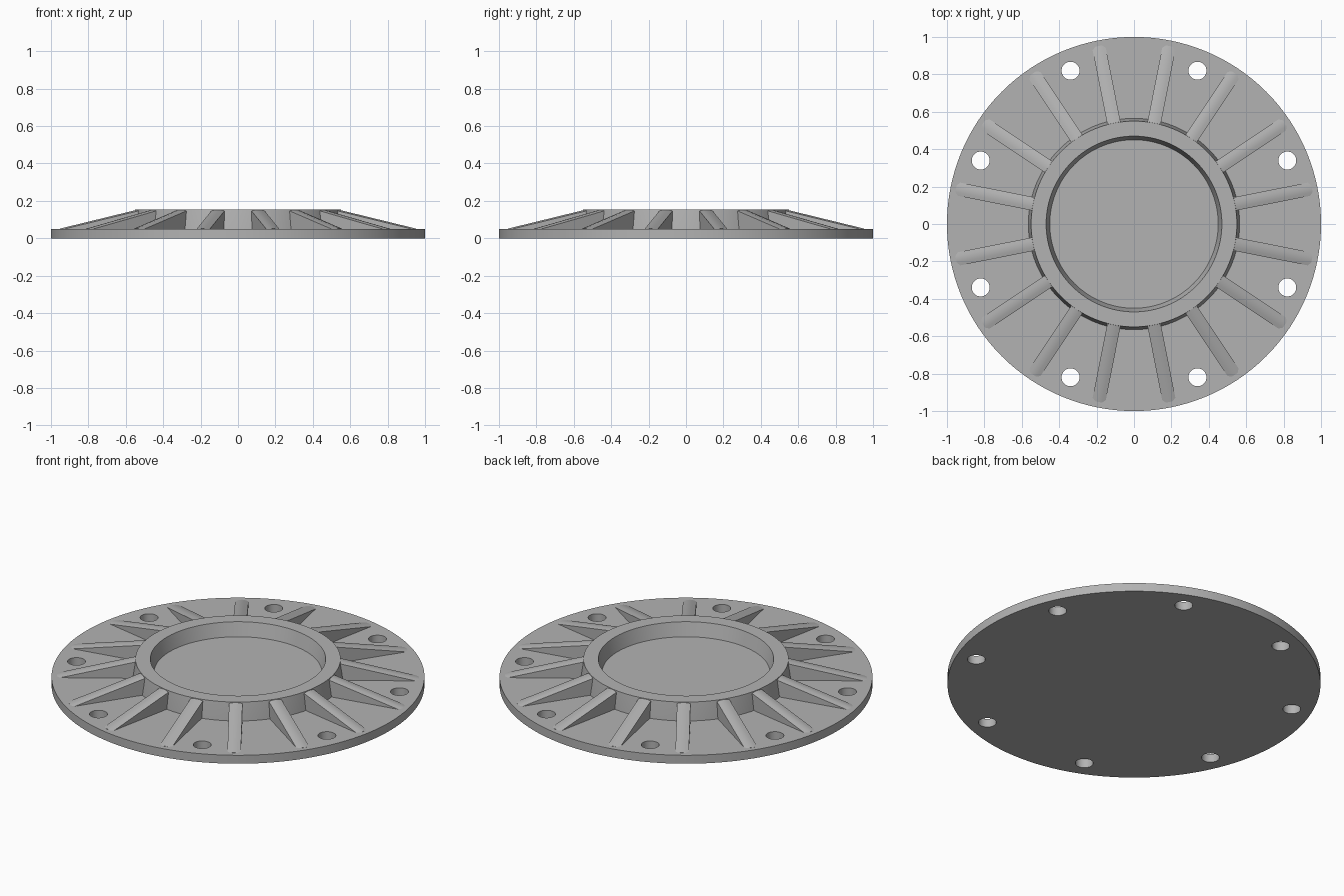
import bpy, bmesh
from math import pi, radians
from mathutils import Matrix, Vector

cube = bpy.data.objects.get("Cube")
if cube:
    bpy.data.objects.remove(cube)

SEGMENTS = 128
TOP, PLATE_TOP = 0.155, 0.05

metal = bpy.data.materials.new("grey_metal")
metal.use_nodes = True
metal.diffuse_color = (0.45, 0.45, 0.45, 1)
metal.node_tree.nodes["Principled BSDF"].inputs["Base Color"].default_value = metal.diffuse_color


def add_object(name, bm):
    bmesh.ops.recalc_face_normals(bm, faces=bm.faces)
    mesh = bpy.data.meshes.new(name)
    bm.to_mesh(mesh)
    bm.free()
    mesh.materials.append(metal)
    obj = bpy.data.objects.new(name, mesh)
    bpy.context.collection.objects.link(obj)
    return obj


def select_only(obj):
    bpy.ops.object.select_all(action='DESELECT')
    obj.select_set(True)
    bpy.context.view_layer.objects.active = obj


def smooth(obj, angle=30):
    select_only(obj)
    bpy.ops.object.shade_smooth_by_angle(angle=radians(angle))


def lathe(name, profile):
    """Revolve (radius, height) points into a closed solid with flat end caps."""
    bm = bmesh.new()
    rings = []
    for r, z in profile:
        rings.append([bm.verts.new(Matrix.Rotation(2 * pi * i / SEGMENTS, 3, 'Z') @ Vector((r, 0, z)))
                      for i in range(SEGMENTS)])
    for a, b in zip(rings, rings[1:]):
        for i in range(SEGMENTS):
            j = (i + 1) % SEGMENTS
            bm.faces.new((a[i], a[j], b[j], b[i]))
    bm.faces.new(rings[0])
    bm.faces.new(rings[-1])
    return add_object(name, bm)


# Flat round flange with eight bolt holes
flange = lathe("flange", [(1, 0), (1, PLATE_TOP)])
bm = bmesh.new()
for k in range(8):
    place = Matrix.Rotation(radians(22.5 + 45 * k), 4, 'Z') @ Matrix.Translation((0.887, 0, 0))
    bmesh.ops.create_cone(bm, cap_ends=True, segments=40, radius1=0.048, radius2=0.048,
                          depth=0.4, matrix=place)
cutter = add_object("bolt_hole_cutter", bm)
cutter.hide_render = True
cut = flange.modifiers.new("bolt_holes", 'BOOLEAN')
cut.operation = 'DIFFERENCE'
cut.solver = 'EXACT'
cut.object = cutter
select_only(flange)
bpy.ops.object.modifier_apply(modifier=cut.name)
bpy.data.objects.remove(cutter)
smooth(flange)

# Raised hub with drafted walls and a shallow recess
hub = lathe("hub", [(0.567, 0.02), (0.565, PLATE_TOP), (0.55, TOP),
                    (0.47, TOP), (0.45, 0.075)])
smooth(hub)

# Sixteen sloping ribs, each with a slightly crowned top
bm = bmesh.new()
half = 0.036
section = [(-1, 0), (-0.5, 0.004), (0, 0.006), (0.5, 0.004), (1, 0)]
for k in range(16):
    turn = Matrix.Rotation(radians(11.25 + 22.5 * k), 3, 'Z')
    ends = []
    for r, z in ((0.54, TOP - 0.006), (0.97, PLATE_TOP - 0.004)):
        pts = [(r, s * half, z + c) for s, c in section] + [(r, half, 0.02), (r, -half, 0.02)]
        ends.append([bm.verts.new(turn @ Vector(p)) for p in pts])
    inner, outer = ends
    for i in range(len(inner)):
        j = (i + 1) % len(inner)
        bm.faces.new((inner[i], inner[j], outer[j], outer[i]))
    bm.faces.new(inner)
    bm.faces.new(outer)
ribs = add_object("ribs", bm)
smooth(ribs)
